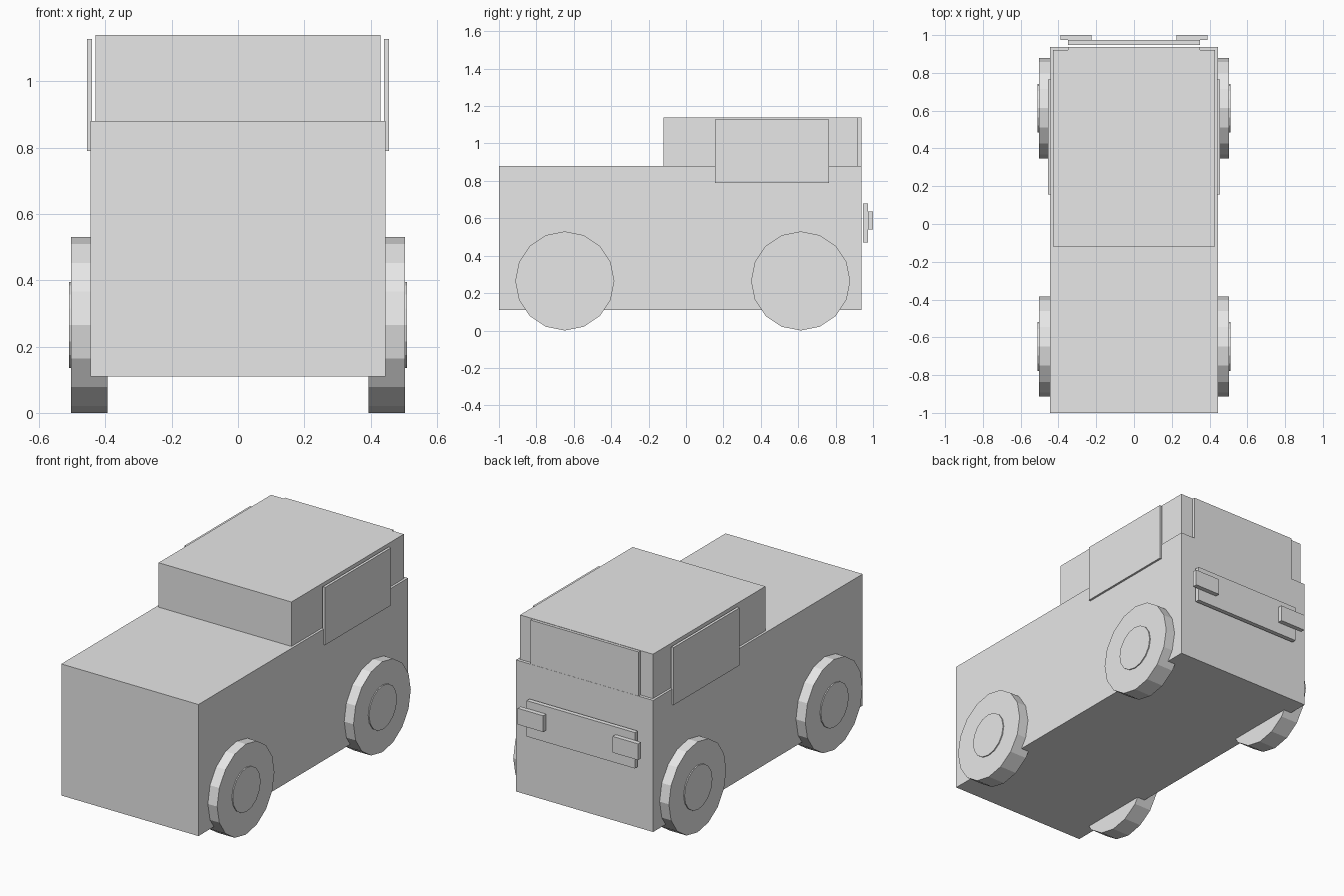
import bpy, math

if "Cube" in bpy.data.objects:
    bpy.data.objects.remove(bpy.data.objects["Cube"])

grey = bpy.data.materials.new("light grey")
grey.diffuse_color = (0.8, 0.8, 0.8, 1)
grey.use_nodes = True
grey.node_tree.nodes["Principled BSDF"].inputs["Base Color"].default_value = grey.diffuse_color


def box(name, x, y, z):
    """Box from (min, max) ranges on each axis."""
    bpy.ops.mesh.primitive_cube_add(size=1, location=[sum(r) / 2 for r in (x, y, z)])
    ob = bpy.context.object
    ob.name = name
    ob.scale = [r[1] - r[0] for r in (x, y, z)]
    bpy.ops.object.transform_apply(location=False, rotation=False, scale=True)
    ob.data.materials.append(grey)


def disc(name, x, y, z, radius):
    """Flat-sided cylinder lying along x, with a corner at the top."""
    bpy.ops.mesh.primitive_cylinder_add(
        vertices=16, radius=radius, depth=x[1] - x[0],
        location=(sum(x) / 2, y, z), rotation=(0, math.pi / 2, 0))
    ob = bpy.context.object
    ob.name = name
    ob.data.materials.append(grey)


def mirrored(side, a, b):
    return (a, b) if side > 0 else (-b, -a)


# Main body, cabin and back parts
box("body", (-0.444, 0.444), (-1.0, 0.938), (0.11, 0.88))
box("cabin", (-0.43, 0.43), (-0.12, 0.92), (0.88, 1.14))
box("rear_window", (-0.35, 0.35), (0.915, 0.937), (0.775, 1.138))
box("rear_bumper", (-0.35, 0.35), (0.947, 0.973), (0.47, 0.68))

# Parts on both sides
for side, label in ((1, "right"), (-1, "left")):
    box("side_window_" + label, mirrored(side, 0.44, 0.456), (0.155, 0.765), (0.79, 1.127))
    box("tail_light_" + label, mirrored(side, 0.225, 0.39), (0.973, 1.0), (0.54, 0.635))
    for end, y in (("front", -0.648), ("rear", 0.613)):
        disc(f"{end}_wheel_{label}", mirrored(side, 0.394, 0.504), y, 0.265, 0.265)
        disc(f"{end}_hub_{label}", mirrored(side, 0.40, 0.51), y, 0.265, 0.129)
